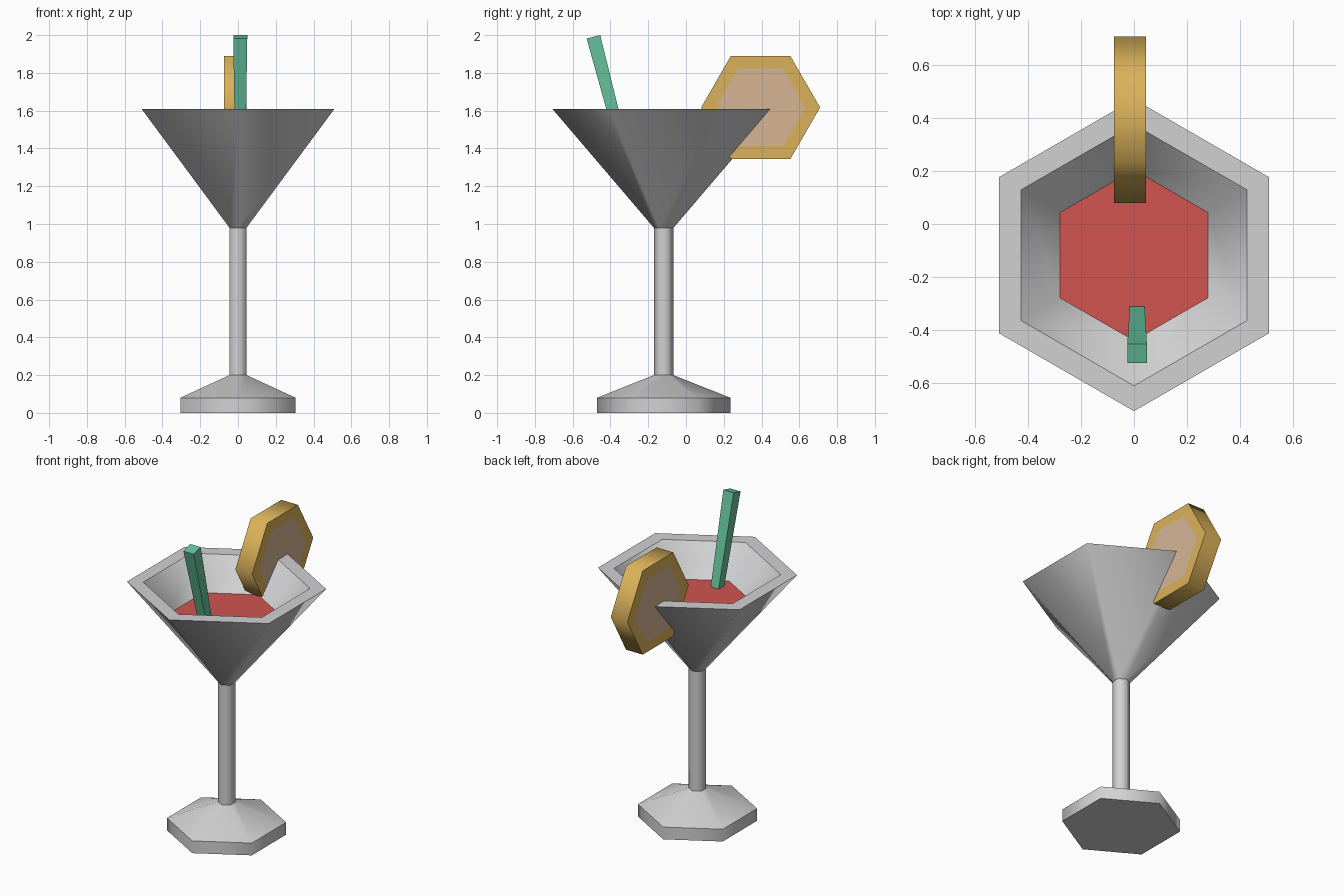
import bpy, bmesh, math
from mathutils import Vector

if "Cube" in bpy.data.objects:
    bpy.data.objects.remove(bpy.data.objects["Cube"])

CY = -0.118  # glass axis


def mat(name, rgb):
    m = bpy.data.materials.new(name)
    m.diffuse_color = (*rgb, 1)
    m.use_nodes = True
    m.node_tree.nodes["Principled BSDF"].inputs["Base Color"].default_value = m.diffuse_color
    return m


GREY = mat("glass_grey", (0.64, 0.64, 0.65))
RED = mat("drink_red", (0.64, 0.09, 0.08))
GOLD = mat("rind_gold", (0.70, 0.44, 0.10))
PULP = mat("pulp_pink", (0.67, 0.46, 0.30))
GREEN = mat("straw_green", (0.13, 0.54, 0.33))


def finish(name, bm, mats, smooth_angle=None):
    me = bpy.data.meshes.new(name)
    bm.to_mesh(me)
    bm.free()
    for m in mats:
        me.materials.append(m)
    ob = bpy.data.objects.new(name, me)
    bpy.context.collection.objects.link(ob)
    if smooth_angle:
        bpy.ops.object.select_all(action='DESELECT')
        ob.select_set(True)
        bpy.context.view_layer.objects.active = ob
        bpy.ops.object.shade_smooth_by_angle(angle=math.radians(smooth_angle))
    return ob


def hex_lathe(name, profile, material, cap_start=False, cap_end=False, smooth=65):
    """Six-sided turned part; the profile runs upward on the outside."""
    bm = bmesh.new()
    rings = []
    for r, z in profile:
        rings.append([bm.verts.new((r * math.cos(a), CY + r * math.sin(a), z))
                      for a in (math.radians(90 + 60 * i) for i in range(6))])
    for lo, hi in zip(rings, rings[1:]):
        for i in range(6):
            j = (i + 1) % 6
            bm.faces.new((lo[i], lo[j], hi[j], hi[i]))
    if cap_start:
        bm.faces.new(rings[0][::-1])
    if cap_end:
        bm.faces.new(rings[-1])
    return finish(name, bm, [material], smooth)


# Glass: foot, stem, bowl
hex_lathe("foot", [(0.353, 0), (0.353, 0.08), (0.052, 0.2)], GREY, cap_start=True)
hex_lathe("stem", [(0.052, 0.2), (0.052, 0.98)], GREY)
hex_lathe("bowl_outside", [(0.052, 0.98), (0.59, 1.61)], GREY)
hex_lathe("bowl_rim", [(0.59, 1.61), (0.494, 1.61)], GREY)
hex_lathe("bowl_inside", [(0.494, 1.61), (0.323, 1.425)], GREY)

# Drink surface
bm = bmesh.new()
bm.faces.new([bm.verts.new((0.323 * math.cos(a), CY + 0.323 * math.sin(a), 1.425))
              for a in (math.radians(90 + 60 * i) for i in range(6))])
finish("drink", bm, [RED])

# Fruit slice: hexagonal prism along x with inset pulp on both sides
bm = bmesh.new()
sides = []
for x in (-0.075, 0.045):
    sides.append([bm.verts.new((x, 0.395 + 0.315 * math.cos(a), 1.617 + 0.315 * math.sin(a)))
                  for a in (math.radians(60 * i) for i in range(6))])
for i in range(6):
    j = (i + 1) % 6
    bm.faces.new((sides[0][i], sides[0][j], sides[1][j], sides[1][i]))
caps = [bm.faces.new(sides[0][::-1]), bm.faces.new(sides[1])]
bmesh.ops.recalc_face_normals(bm, faces=bm.faces)
bmesh.ops.inset_individual(bm, faces=caps, thickness=0.078)
for f in caps:
    f.material_index = 1
finish("fruit_slice", bm, [GOLD, PULP], 65)

# Straw: tapered square bar leaning toward the front
bm = bmesh.new()
top, foot = Vector((0.012, -0.49, 1.991)), Vector((0.012, -0.335, 1.40))
axis = (top - foot).normalized()
side = Vector((1, 0, 0))
up = axis.cross(side)
ends = []
for c, h in ((foot, 0.028), (top, 0.037)):
    ends.append([bm.verts.new(c + side * h * sx + up * h * sy)
                 for sx, sy in ((-1, -1), (1, -1), (1, 1), (-1, 1))])
for i in range(4):
    j = (i + 1) % 4
    bm.faces.new((ends[0][i], ends[0][j], ends[1][j], ends[1][i]))
bm.faces.new(ends[0][::-1])
bm.faces.new(ends[1])
bmesh.ops.recalc_face_normals(bm, faces=bm.faces)
finish("straw", bm, [GREEN])
